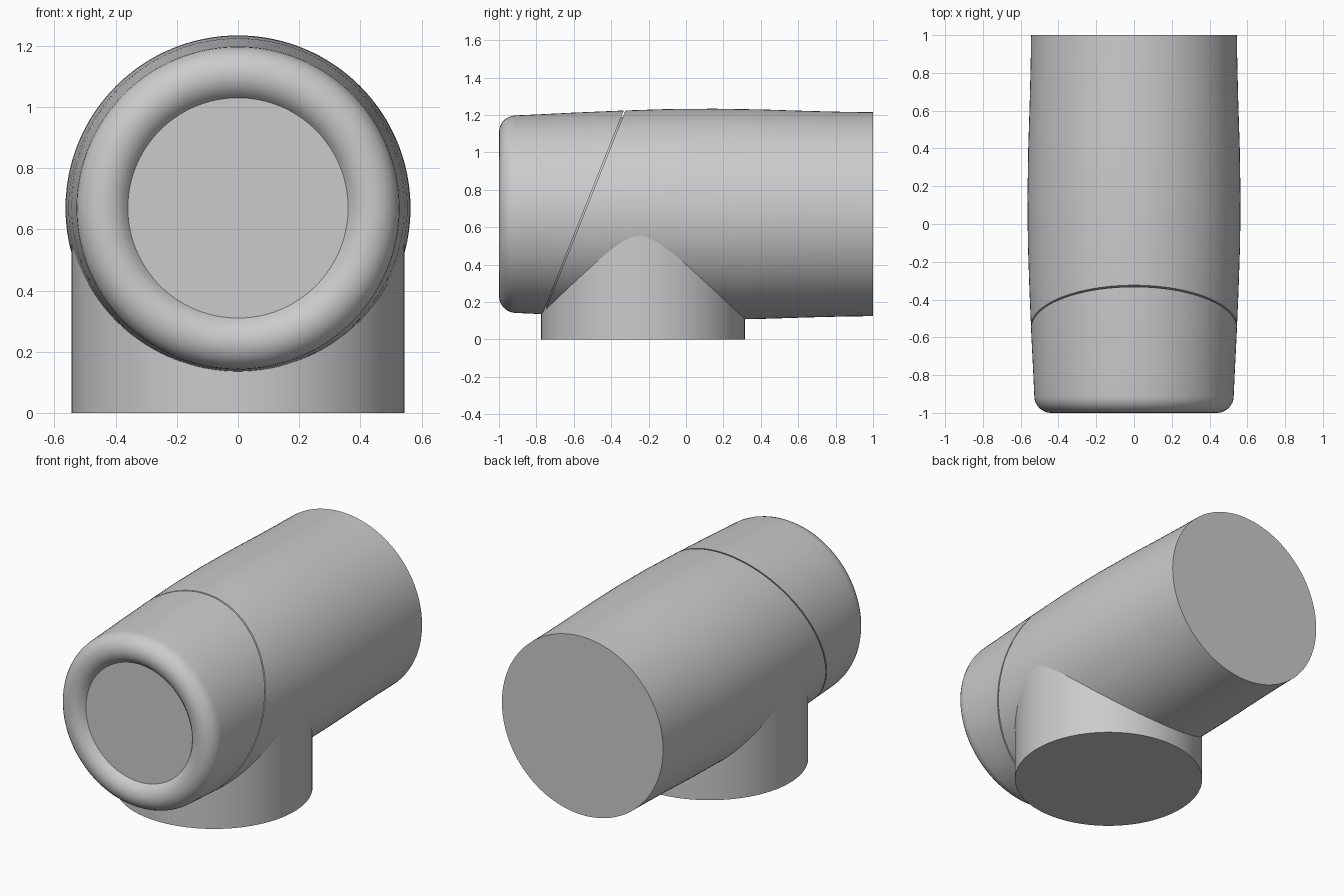
import bpy, bmesh, math
from mathutils import Vector

SEGMENTS = 128
AXIS_Z = 0.67

default = bpy.data.objects.get("Cube")
if default:
    bpy.data.objects.remove(default, do_unlink=True)

grey = bpy.data.materials.new("plain grey")
grey.use_nodes = True
grey.diffuse_color = (0.6, 0.6, 0.6, 1)
grey.node_tree.nodes["Principled BSDF"].inputs["Base Color"].default_value = (0.6, 0.6, 0.6, 1)


def lathe(profile, place):
    """Revolve (along, radius) points; place maps (along, u, v) to a position."""
    bm = bmesh.new()
    rings = []
    for along, radius in profile:
        angles = [2 * math.pi * i / SEGMENTS for i in range(SEGMENTS)]
        rings.append([bm.verts.new(place(along, radius * math.cos(a), radius * math.sin(a)))
                      for a in angles])
    for a, b in zip(rings, rings[1:]):
        for i in range(SEGMENTS):
            j = (i + 1) % SEGMENTS
            bm.faces.new((a[i], a[j], b[j], b[i]))
    bm.faces.new(rings[0])
    bm.faces.new(rings[-1])
    return bm


def cut(bm, point, normal):
    """Slice off everything on the normal side and close the opening."""
    geom = bm.verts[:] + bm.edges[:] + bm.faces[:]
    bmesh.ops.bisect_plane(bm, geom=geom, plane_co=point, plane_no=normal, clear_outer=True)
    rim = [e for e in bm.edges if e.is_boundary]
    bmesh.ops.edgeloop_fill(bm, edges=rim)


def finish(bm, name):
    bmesh.ops.recalc_face_normals(bm, faces=bm.faces[:])
    mesh = bpy.data.meshes.new(name)
    bm.to_mesh(mesh)
    bm.free()
    mesh.materials.append(grey)
    obj = bpy.data.objects.new(name, mesh)
    bpy.context.collection.objects.link(obj)
    bpy.ops.object.select_all(action='DESELECT')
    obj.select_set(True)
    bpy.context.view_layer.objects.active = obj
    bpy.ops.object.shade_smooth_by_angle(angle=math.radians(30))
    return obj


def lengthwise(y, u, v):
    return (u, y, AXIS_Z + v)


def upright(z, u, v):
    return (u, v - 0.23, z)


# Gently bulging barrel, ending in a rolled front lip around a shallow recess
barrel = [(1, 0.545), (0.85, 0.547), (0.65, 0.552), (0.4, 0.56), (0.15, 0.564),
          (-0.1, 0.562), (-0.34, 0.554), (-0.6, 0.543), (-0.8, 0.533)]
for step in range(13):
    a = math.radians(150 * step / 12)
    barrel.append((-0.91 - 0.09 * math.sin(a), 0.438 + 0.09 * math.cos(a)))

# The barrel is split by a slanted seam into a body and a front cap
slant = Vector((0, 1, -0.40)).normalized()
seam = Vector((0, -0.55, AXIS_Z))
for name, side in (("body", -1), ("front_cap", 1)):
    bm = lathe(barrel, lengthwise)
    cut(bm, seam - slant * side * 0.004, slant * side)
    finish(bm, name)

# Core that closes the bottom of the seam groove
finish(lathe([(-0.3, 0.52), (-0.8, 0.52)], lengthwise), "seam_core")

# Upright neck joining the underside
finish(lathe([(0, 0.545), (0.56, 0.545)], upright), "neck")
